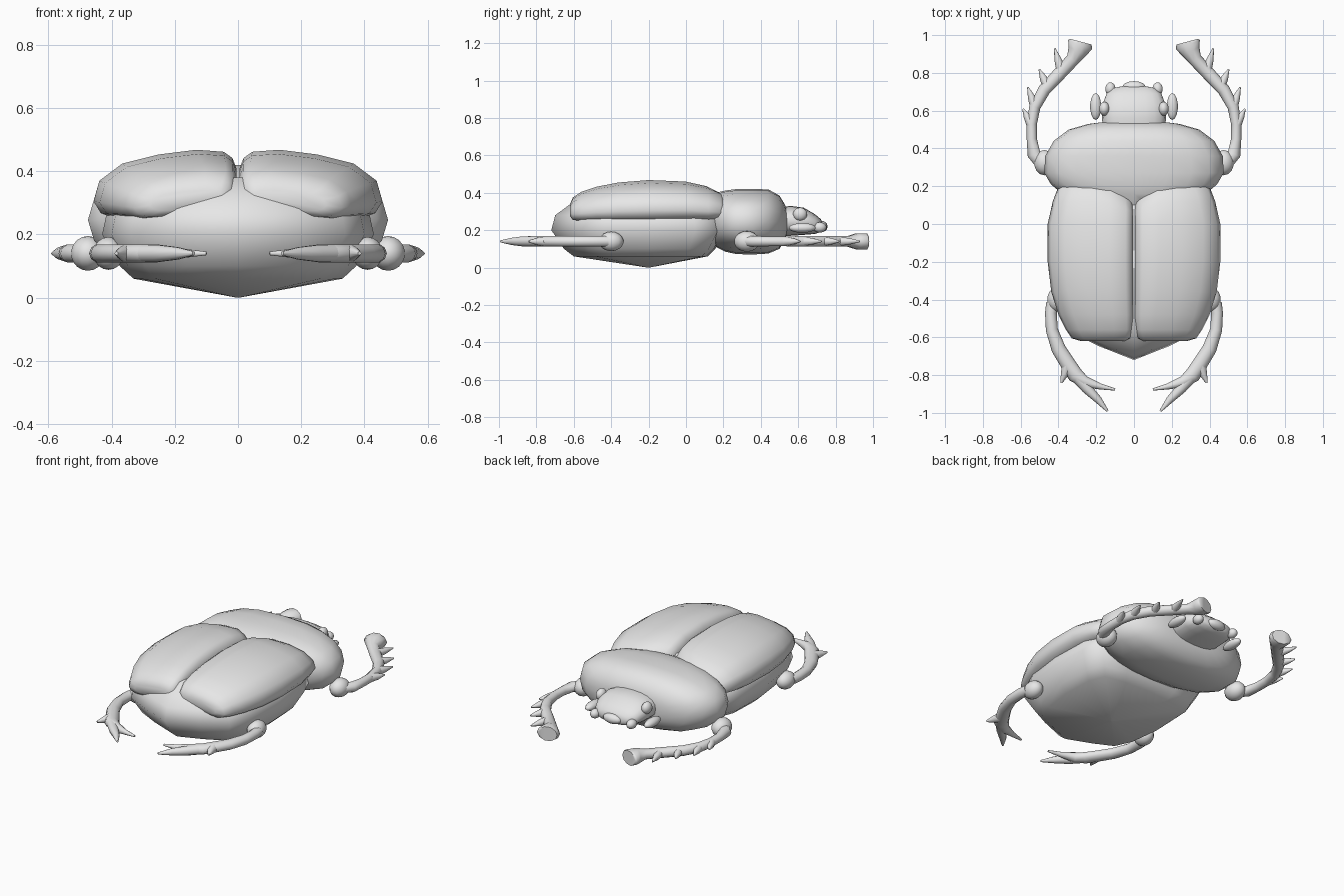
import bpy, bmesh, math
from mathutils import Vector, Matrix

if "Cube" in bpy.data.objects:
    bpy.data.objects.remove(bpy.data.objects["Cube"])

shell = bpy.data.materials.new("shell_grey")
shell.diffuse_color = (0.8, 0.8, 0.8, 1)
shell.use_nodes = True
shell.node_tree.nodes["Principled BSDF"].inputs["Base Color"].default_value = shell.diffuse_color


def finish(name, bm, angle=60):
    bmesh.ops.recalc_face_normals(bm, faces=bm.faces[:])
    mesh = bpy.data.meshes.new(name)
    bm.to_mesh(mesh)
    bm.free()
    ob = bpy.data.objects.new(name, mesh)
    bpy.context.collection.objects.link(ob)
    mesh.materials.append(shell)
    bpy.ops.object.select_all(action='DESELECT')
    ob.select_set(True)
    bpy.context.view_layer.objects.active = ob
    bpy.ops.object.shade_smooth_by_angle(angle=math.radians(angle))
    return ob


def loft(bm, rings):
    """Skin a list of closed rings and cap both ends."""
    vs = [[bm.verts.new(p) for p in ring] for ring in rings]
    n = len(vs[0])
    for a, b in zip(vs, vs[1:]):
        for i in range(n):
            j = (i + 1) % n
            bm.faces.new((a[i], a[j], b[j], b[i]))
    bm.faces.new(vs[0])
    bm.faces.new(vs[-1])


def oval(y, w, b, t, n=20, power=2.4):
    """Superelliptic cross-section in the x-z plane."""
    ring = []
    for i in range(n):
        a = 2 * math.pi * i / n
        c, s = math.cos(a), math.sin(a)
        x = math.copysign(abs(c) ** (2 / power), c) * w
        z = math.copysign(abs(s) ** (2 / power), s) * (t - b) / 2
        ring.append((x, y, z + (t + b) / 2))
    return ring


def limb(bm, path, side, z=0.14, n=10):
    """Tapered tube along (x, y, radius) points at a fixed height."""
    rings = []
    for i, (x, y, r) in enumerate(path):
        p, q = path[max(i - 1, 0)], path[min(i + 1, len(path) - 1)]
        d = Vector((q[0] - p[0], q[1] - p[1])).normalized()
        rz = min(r, 0.03) if r < 0.05 else 0.045
        ring = []
        for k in range(n):
            a = 2 * math.pi * k / n
            u = r * math.cos(a)
            ring.append((side * (x - d.y * u), y + d.x * u, z + rz * math.sin(a)))
        rings.append(ring)
    loft(bm, rings)


def ellipsoid(name, centre, size):
    bm = bmesh.new()
    bmesh.ops.create_uvsphere(bm, u_segments=14, v_segments=9, radius=1,
                              matrix=Matrix.LocRotScale(centre, None, size))
    finish(name, bm)


# Abdomen: pointed outline stacked upward from a shallow keel
half = [(0, -.72), (.19, -.645), (.34, -.57), (.40, -.44), (.43, -.2),
        (.42, .05), (.37, .17), (.2, .2), (0, .21)]
outline = half + [(-x, y) for x, y in half[-2:0:-1]]
bm = bmesh.new()
loft(bm, [[(x * s, -.2 + (y + .2) * s, z) for x, y in outline]
          for z, s in [(0, .01), (.06, .77), (.10, .87), (.2, 1), (.28, .96), (.38, .7)]])
finish("abdomen", bm, 70)

# Thorax shield and head: lofted front to back
bm = bmesh.new()
loft(bm, [oval(*s) for s in [
    (.10, .22, .18, .37), (.16, .38, .11, .40), (.21, .44, .085, .412),
    (.27, .475, .072, .42), (.36, .47, .07, .42), (.44, .425, .075, .418),
    (.50, .345, .10, .385), (.53, .24, .15, .335), (.54, .16, .18, .30)]])
finish("thorax_shield", bm)

bm = bmesh.new()
loft(bm, [oval(*s) for s in [
    (.48, .16, .17, .32), (.56, .17, .17, .33), (.63, .168, .175, .32),
    (.69, .145, .18, .285), (.72, .11, .19, .26), (.73, .06, .20, .24)]])
finish("head", bm)
ellipsoid("mouth_bump", (0, .725, .22), (.062, .032, .03))

# Wing case stations: y, inner x, outer x, bottom, top
stations = [(-.62, .05, .28, .275, .34), (-.605, .02, .33, .255, .375),
            (-.56, .007, .36, .25, .405), (-.48, .004, .40, .25, .432),
            (-.36, .004, .438, .25, .455), (-.2, .004, .457, .25, .468),
            (0, .004, .457, .255, .46), (.12, .004, .43, .255, .435),
            (.185, .01, .405, .26, .405), (.21, .05, .37, .28, .375)]
section = [(0, .4), (0, .72), (.03, .88), (.09, .97), (.28, 1), (.55, .93), (.8, .8),
           (.96, .55), (1, .25), (.95, .08), (.85, 0), (.6, .03)]

front_leg = [(.49, .33, .04), (.53, .37, .035), (.541, .45, .027), (.541, .53, .027),
             (.525, .62, .03), (.475, .71, .033), (.40, .79, .035), (.325, .87, .036),
             (.30, .915, .052), (.285, .95, .068), (.281, .965, .058)]
spines = [((.545, .53), (.588, .61)), ((.525, .62), (.562, .725)),
          ((.46, .73), (.502, .82)), ((.385, .81), (.42, .93))]
hind_leg = [(.43, -.42, .035), (.44, -.47, .031), (.435, -.56, .032), (.40, -.66, .038),
            (.35, -.74, .04), (.31, -.80, .042), (.26, -.835, .03), (.18, -.86, .016),
            (.10, -.876, .006)]
hind_toe = [(.33, -.77, .04), (.25, -.87, .028), (.19, -.93, .02), (.14, -.99, .006)]
hind_spur = [(.35, -.74, .032), (.365, -.79, .022), (.385, -.84, .006)]

for side, tag in ((1, "right"), (-1, "left")):
    # Wing case with a rounded-off inner front corner
    rings = []
    for y, x0, x1, b, t in stations:
        ring = []
        for u, v in section:
            x = x0 + (x1 - x0) * u
            back = .08 * max(0, 1 - x / .15) * max(0, (y + .1) / .3)
            ring.append((side * x, y - back, b + (t - b) * v))
        rings.append(ring)
    bm = bmesh.new()
    loft(bm, rings)
    finish("wing_case_" + tag, bm)

    # Front leg with a row of spines and a flared foot
    bm = bmesh.new()
    limb(bm, front_leg, side)
    for (ax, ay), (bx, by) in spines:
        limb(bm, [(ax, ay, .026), ((ax + bx) / 2, (ay + by) / 2, .019), (bx, by, .004)], side)
    finish("front_leg_" + tag, bm)
    ellipsoid("front_hip_" + tag, (side * .475, .325, .14), (.055, .068, .055))

    # Hind leg with forked toes
    bm = bmesh.new()
    for path in (hind_leg, hind_toe, hind_spur):
        limb(bm, path, side)
    finish("hind_leg_" + tag, bm)
    ellipsoid("hind_hip_" + tag, (side * .41, -.40, .14), (.05, .066, .052))

    # Eyes, cheeks and mouth parts
    ellipsoid("eye_" + tag, (side * .157, .61, .285), (.028, .038, .036))
    ellipsoid("cheek_" + tag, (side * .203, .622, .212), (.03, .072, .026))
    ellipsoid("mouth_part_" + tag, (side * .125, .715, .215), (.028, .036, .028))
